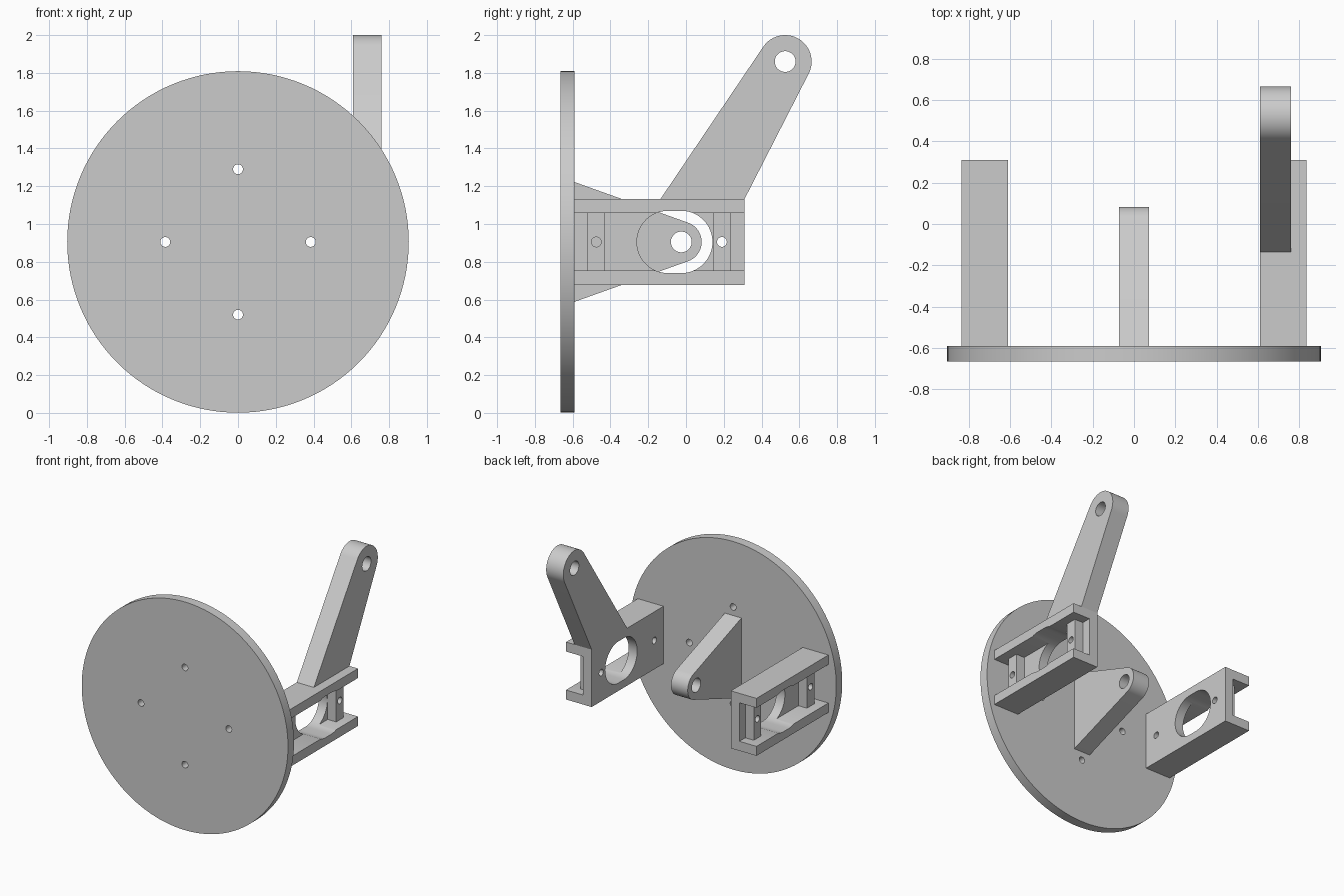
import bpy, bmesh, math
from mathutils import Vector

cube = bpy.data.objects.get("Cube")
if cube:
    bpy.data.objects.remove(cube, do_unlink=True)

grey = bpy.data.materials.new("plain grey")
grey.use_nodes = True
COLOUR = (0.6, 0.6, 0.6, 1)
grey.diffuse_color = COLOUR
grey.node_tree.nodes["Principled BSDF"].inputs["Base Color"].default_value = COLOUR

MID = 0.905       # height of the main axis
BACK = -0.59      # rear face of the disc
PIN = 0.055       # pivot hole radius
SCREW = 0.026     # screw hole radius


def prism(name, outline, axis, lo, hi):
    """Extrude a 2D outline along x (points are y, z) or y (points are x, z)."""
    bm = bmesh.new()
    place = (lambda u, v: (lo, u, v)) if axis == "x" else (lambda u, v: (u, lo, v))
    face = bm.faces.new([bm.verts.new(place(u, v)) for u, v in outline])
    new = bmesh.ops.extrude_face_region(bm, geom=[face])["geom"]
    move = Vector((hi - lo, 0, 0)) if axis == "x" else Vector((0, hi - lo, 0))
    bmesh.ops.translate(bm, vec=move, verts=[g for g in new if isinstance(g, bmesh.types.BMVert)])
    bmesh.ops.recalc_face_normals(bm, faces=bm.faces)
    mesh = bpy.data.meshes.new(name)
    bm.to_mesh(mesh)
    bm.free()
    mesh.materials.append(grey)
    obj = bpy.data.objects.new(name, mesh)
    bpy.context.collection.objects.link(obj)
    return obj


def arc(u, v, r, start, end, steps):
    angles = [start + (end - start) * i / steps for i in range(steps + 1)]
    return [(u + r * math.cos(a), v + r * math.sin(a)) for a in angles]


def circle(u, v, r, steps=48):
    return arc(u, v, r, 0, math.tau, steps)[:-1]


def slot(u0, u1, v, r):
    h = math.pi / 2
    return arc(u1, v, r, -h, h, 32) + arc(u0, v, r, h, 3 * h, 32)


def lever(a, b, centre, r):
    """Outline from base edge a-b, running tangent to a rounded tip."""
    def tangent(p, sign):
        du, dv = p[0] - centre[0], p[1] - centre[1]
        return math.atan2(dv, du) + sign * math.acos(r / math.hypot(du, dv))
    start = tangent(b, 1) % math.tau
    end = tangent(a, -1) % math.tau
    if end < start:
        end += math.tau
    return [a, b] + arc(*centre, r, start, end, 40)


def finish(obj, holes=(), axis="x"):
    """Cut holes right through, then smooth the round walls."""
    bpy.ops.object.select_all(action="DESELECT")
    bpy.context.view_layer.objects.active = obj
    obj.select_set(True)
    for hole in holes:
        cutter = prism("cutter", hole, axis, -2, 2)
        cutter.hide_render = True
        mod = obj.modifiers.new("hole", "BOOLEAN")
        mod.operation = "DIFFERENCE"
        mod.solver = "EXACT"
        mod.object = cutter
        bpy.ops.object.modifier_apply(modifier=mod.name)
        bpy.data.objects.remove(cutter, do_unlink=True)
    bpy.ops.object.shade_smooth_by_angle(angle=math.radians(30))


# Mounting disc with four screw holes
disc = prism("disc", circle(0, MID, 0.904, 128), "y", -0.665, BACK)
finish(disc, [circle(0.385 * math.cos(k * math.pi / 2), MID + 0.385 * math.sin(k * math.pi / 2), SCREW, 32)
              for k in range(4)], "y")

# Central lug with a rounded, drilled tip
tip = (-0.025, MID)
lug = prism("centre_lug", lever((BACK, 1.222), (BACK, 0.588), tip, 0.108), "x", -0.073, 0.073)
finish(lug, [circle(*tip, PIN)])

# Outward-facing channel brackets, each with two drilled posts
INNER, WEB, POST, OUTER = 0.61, 0.685, 0.76, 0.835
HALF, GAP = 0.2275, 0.1525
window = slot(-0.095, -0.025, MID, 0.165)
for side, label in ((1, "left"), (-1, "right")):
    channel = [(INNER, HALF), (OUTER, HALF), (OUTER, GAP), (WEB, GAP),
               (WEB, -GAP), (OUTER, -GAP), (OUTER, -HALF), (INNER, -HALF)]
    bracket = prism(label + "_bracket", [(side * x, MID + z) for x, z in channel], "y", BACK, 0.31)
    screws = {"front": -0.475, "back": 0.19}
    finish(bracket, [window] + [circle(y, MID, SCREW, 32) for y in screws.values()])
    for end, y in screws.items():
        w = 0.046
        box = [(y - w, MID - GAP), (y + w, MID - GAP), (y + w, MID + GAP), (y - w, MID + GAP)]
        post = prism(f"{label}_{end}_post", box, "x", side * WEB, side * POST)
        finish(post, [circle(y, MID, SCREW, 32)])

# Raked lever arm standing on the left bracket
top = (0.525, 1.86)
arm = prism("lever_arm", lever((-0.135, MID + HALF), (0.31, MID + HALF), top, 0.14), "x", INNER, POST)
finish(arm, [circle(*top, PIN)])
